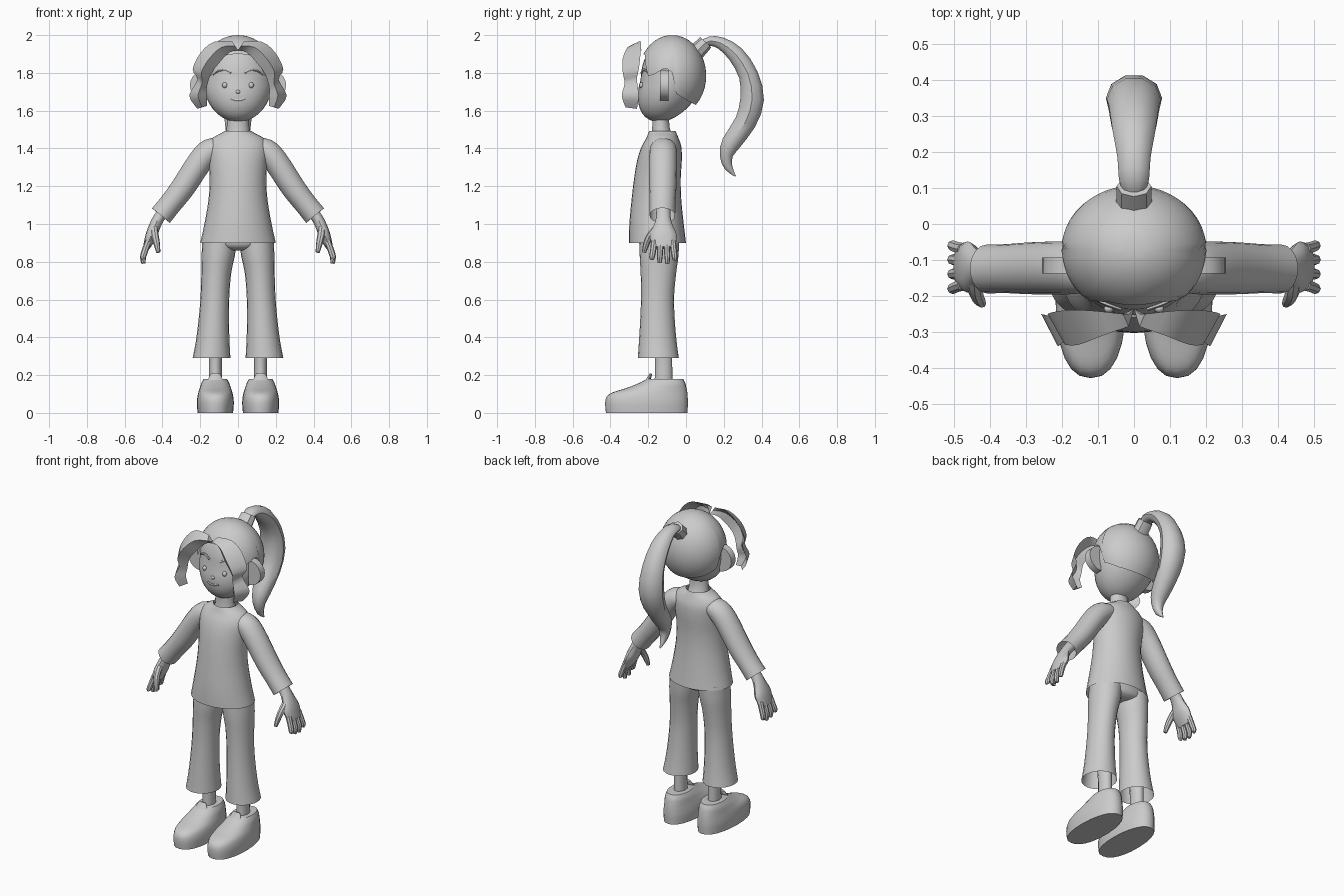
import bpy, bmesh, math
from mathutils import Vector

GREY = bpy.data.materials.new("plain grey")
GREY.diffuse_color = (0.6, 0.6, 0.6, 1)


def finish(name, bm, mirror=False, angle=40):
    """Turn a bmesh into a smooth shaded object."""
    bmesh.ops.recalc_face_normals(bm, faces=bm.faces)
    me = bpy.data.meshes.new(name)
    bm.to_mesh(me)
    bm.free()
    me.shade_smooth()
    me.set_sharp_from_angle(angle=math.radians(angle))
    me.materials.append(GREY)
    ob = bpy.data.objects.new(name, me)
    bpy.context.collection.objects.link(ob)
    if mirror:
        ob.modifiers.new("mirror", 'MIRROR').use_mirror_merge = False
    return ob


def spline(rows, n):
    """Catmull-Rom interpolation of tuples, n steps per span."""
    out = []
    for i in range(len(rows) - 1):
        a, b, c, d = (rows[max(0, min(len(rows) - 1, j))] for j in range(i - 1, i + 3))
        for k in range(n):
            t = k / n
            out.append(tuple(0.5 * (2*q + (r-p)*t + (2*p-5*q+4*r-s)*t*t + (3*q-p-3*r+s)*t**3)
                             for p, q, r, s in zip(a, b, c, d)))
    return out + [tuple(rows[-1])]


def skin(name, rings, caps=(True, True), mirror=False, angle=40):
    """Bridge closed rings of points."""
    bm = bmesh.new()
    vs = [[bm.verts.new(p) for p in r] for r in rings]
    m = len(vs[0])
    for a, b in zip(vs, vs[1:]):
        for i in range(m):
            j = (i + 1) % m
            bm.faces.new((a[i], a[j], b[j], b[i]))
    for use, r in zip(caps, (vs[0], vs[-1])):
        if use:
            bm.faces.new(r)
    return finish(name, bm, mirror, angle)


def stack(name, rows, sides=20, power=1.0, steps=3, taper=0, **kw):
    """Horizontal ovals: rows of (z, x centre, x radius, y min, y max)."""
    rings = []
    for z, cx, rx, y0, y1 in spline(rows, steps):
        ring = []
        for i in range(sides):
            a = math.tau * i / sides
            c, s = math.cos(a), math.sin(a)
            w = 1 - taper * max(0, s)
            ring.append((cx + rx * w * math.copysign(abs(c) ** power, c),
                         (y0 + y1) / 2 + (y1 - y0) / 2 * math.copysign(abs(s) ** power, s), z))
        rings.append(ring)
    return skin(name, rings, **kw)


def tube(name, rows, ref, sides=12, steps=3, **kw):
    """Tube along rows of (x, y, z, radius along ref, radius across)."""
    rows = spline(rows, steps)
    ref = Vector(ref)
    rings = []
    for i, (x, y, z, a, b) in enumerate(rows):
        t = Vector(rows[min(i + 1, len(rows) - 1)][:3]) - Vector(rows[max(i - 1, 0)][:3])
        u = t.cross(ref).normalized()
        v = u.cross(t).normalized()
        rings.append([Vector((x, y, z)) + v * a * math.cos(k * math.tau / sides)
                      + u * b * math.sin(k * math.tau / sides) for k in range(sides)])
    return skin(name, rings, **kw)


def ball(name, c, r, seg=32, rows=20, warp=None, mirror=False):
    bm = bmesh.new()
    bmesh.ops.create_uvsphere(bm, u_segments=seg, v_segments=rows, radius=1)
    for v in bm.verts:
        v.co = Vector([c[i] + r[i] * v.co[i] for i in range(3)])
        if warp:
            v.co.y += warp(v.co.z)
    return finish(name, bm, mirror)


# Head with the jaw pushed forward
HC, HR = (0, -0.07, 1.765), (0.185, 0.17, 0.225)


def jaw(z):
    return -0.33 * max(0, HC[2] - z)


def face_y(x, z):
    k = 1 - (x / HR[0]) ** 2 - ((z - HC[2]) / HR[2]) ** 2
    return HC[1] - HR[1] * math.sqrt(max(0, k)) + jaw(z)


ball("head", HC, HR, warp=jaw)

# Hair cap: rows run from the crown to a hairline that drops towards the nape
CC, CR = (0, -0.073, 1.785), (0.202, 0.18, 0.215)
HAIRLINE = [(-1, 1.90), (-0.9, 1.89), (-0.7, 1.78), (-0.45, 1.80), (-0.2, 1.83),
            (0.0, 1.80), (0.12, 1.69), (0.6, 1.65), (1, 1.63)]


def hairline(s):
    for (a, za), (b, zb) in zip(HAIRLINE, HAIRLINE[1:]):
        if s <= b:
            return za + (zb - za) * (s - a) / (b - a)
    return HAIRLINE[-1][1]


cap = []
for j in range(1, 15):
    ring = []
    for i in range(48):
        a = math.tau * i / 48
        low = math.acos((hairline(math.sin(a)) - CC[2]) / CR[2])
        p = low * j / 14
        ring.append((CR[0] * math.sin(p) * math.cos(a),
                     CC[1] + CR[1] * math.sin(p) * math.sin(a), CC[2] + CR[2] * math.cos(p)))
    cap.append(ring)
skin("hair_cap", cap, caps=(True, False))

# Wavy front locks: rows of outer x, outer z, inner x, inner z, outer y, front y
locks = [(0.03, 1.965, 0.0, 1.92, -0.25, -0.285), (0.125, 1.965, 0.05, 1.905, -0.24, -0.31),
         (0.195, 1.91, 0.11, 1.84, -0.24, -0.335), (0.24, 1.82, 0.145, 1.79, -0.25, -0.335),
         (0.215, 1.765, 0.165, 1.725, -0.26, -0.325), (0.258, 1.68, 0.165, 1.68, -0.25, -0.34),
         (0.215, 1.61, 0.165, 1.625, -0.26, -0.32)]
rings = []
for ox, oz, ix, iz, oy, fy in spline(locks, 3):
    mx, mz = (ox + ix) / 2, (oz + iz) / 2
    rings.append([(ox, oy, oz), (mx, fy, mz), (ix, fy + 0.05, iz), (mx, fy + 0.035, mz)])
skin("front_lock", rings, mirror=True, angle=35)

# Hair tie and ponytail
tube("hair_tie", [(0, 0.05, 1.905, 0.05, 0.045), (0, 0.105, 1.962, 0.048, 0.04)],
     (1, 0, 0), sides=8, steps=1)
tube("ponytail", [(0, 0.085, 1.95, 0.03, 0.02), (0, 0.125, 1.968, 0.042, 0.026),
                  (0, 0.185, 1.957, 0.046, 0.034), (0, 0.262, 1.90, 0.06, 0.047),
                  (0, 0.33, 1.79, 0.07, 0.054), (0, 0.35, 1.66, 0.078, 0.066),
                  (0, 0.315, 1.54, 0.07, 0.06), (0, 0.238, 1.427, 0.055, 0.053),
                  (0, 0.213, 1.36, 0.038, 0.036), (0, 0.225, 1.30, 0.022, 0.023),
                  (0, 0.262, 1.252, 0.003, 0.003)], (1, 0, 0), sides=10, steps=2)

# Ears: flat half discs
ear = [(0.17 + 0.085 * math.sin(a), 1.735 + 0.08 * math.cos(a))
       for a in [math.pi * k / 10 for k in range(11)]]
skin("ear", [[(x, y, z) for x, z in ear] for y in (-0.137, -0.093)], mirror=True)

# Face details
ball("eye", (0.07, face_y(0.07, 1.735), 1.735), (0.014, 0.012, 0.015), 12, 8, mirror=True)
tube("eyebrow", [(x, face_y(x, z) - 0.002, z, 0.006, r) for x, z, r in
                 [(0.038, 1.80, 0.008), (0.07, 1.816, 0.007), (0.105, 1.81, 0.006),
                  (0.132, 1.79, 0.003)]], (0, 1, 0), sides=6, mirror=True)
tube("mouth", [(x, face_y(x, z), z, 0.006, 0.007) for x, z in
               [(-0.038, 1.663), (-0.02, 1.656), (0.0, 1.654), (0.02, 1.656), (0.038, 1.663)]],
     (0, 1, 0), sides=6)
ball("nose", (0, face_y(0, 1.70), 1.70), (0.012, 0.008, 0.01), 10, 6)

# Neck
stack("neck", [(1.45, 0, 0.07, -0.19, -0.06), (1.51, 0, 0.06, -0.18, -0.085),
               (1.60, 0, 0.055, -0.18, -0.09)], sides=14)

# Shirt body and sleeves
stack("shirt", [(0.90, 0, 0.20, -0.303, 0.0), (1.0, 0, 0.178, -0.30, -0.012),
                (1.13, 0, 0.156, -0.288, -0.025), (1.24, 0, 0.15, -0.275, -0.028),
                (1.34, 0, 0.156, -0.258, -0.022), (1.41, 0, 0.16, -0.235, -0.025),
                (1.455, 0, 0.135, -0.21, -0.04), (1.48, 0, 0.09, -0.20, -0.05),
                (1.492, 0, 0.072, -0.195, -0.055)], sides=28, caps=(False, False))
tube("sleeve", [(0.09, -0.12, 1.405, 0.065, 0.05), (0.145, -0.12, 1.388, 0.072, 0.066),
                (0.20, -0.122, 1.332, 0.074, 0.067), (0.29, -0.123, 1.195, 0.072, 0.065),
                (0.355, -0.124, 1.11, 0.068, 0.061), (0.408, -0.125, 1.045, 0.068, 0.062)],
     (0, 1, 0), sides=18, caps=(True, False), mirror=True)

# Forearm and palm
tube("hand", [(0.35, -0.12, 1.12, 0.038, 0.034), (0.41, -0.12, 1.045, 0.038, 0.03),
              (0.436, -0.12, 1.0, 0.047, 0.03), (0.457, -0.12, 0.945, 0.07, 0.031),
              (0.475, -0.118, 0.90, 0.066, 0.024), (0.485, -0.118, 0.875, 0.06, 0.018)],
     (0, 1, 0), sides=12, mirror=True)

# Fingers and thumb
for k, (y, spread, tip) in enumerate([(-0.168, -0.012, 0.815), (-0.135, -0.004, 0.795),
                                      (-0.102, 0.003, 0.79), (-0.07, 0.010, 0.81)]):
    tube("finger_%d" % (k + 1),
         [(0.474, y, 0.91, 0.017, 0.018), (0.492, y + spread / 2, 0.86, 0.016, 0.017),
          (0.503, y + spread, 0.825, 0.015, 0.016), (0.500, y + spread, tip, 0.011, 0.011)],
         (0, 1, 0), sides=8, steps=2, mirror=True)
tube("thumb", [(0.445, -0.15, 0.985, 0.02, 0.018), (0.44, -0.19, 0.94, 0.02, 0.018),
               (0.43, -0.21, 0.895, 0.017, 0.017), (0.422, -0.222, 0.85, 0.011, 0.011)],
     (1, 0, 0), sides=8, steps=2, mirror=True)

# Trousers: hips and flared legs
stack("trouser_hips", [(0.86, 0, 0.06, -0.20, -0.075), (0.875, 0, 0.13, -0.235, -0.045),
                       (0.91, 0, 0.183, -0.25, -0.035), (1.0, 0, 0.16, -0.25, -0.035)],
      sides=24)
stack("trouser_leg", [(0.29, 0.14, 0.10, -0.255, -0.038), (0.38, 0.134, 0.089, -0.249, -0.05),
                      (0.50, 0.128, 0.08, -0.242, -0.06), (0.62, 0.122, 0.076, -0.238, -0.063),
                      (0.74, 0.115, 0.079, -0.24, -0.052), (0.83, 0.105, 0.088, -0.245, -0.04),
                      (0.92, 0.096, 0.092, -0.245, -0.036)],
      sides=20, caps=(False, True), mirror=True)

# Ankles, shoes and shoe tongues
stack("ankle", [(0.12, 0.12, 0.036, -0.17, -0.07), (0.27, 0.12, 0.034, -0.165, -0.072),
                (0.45, 0.122, 0.042, -0.18, -0.075)], sides=14, mirror=True)
stack("shoe", [(0.0, 0.12, 0.094, -0.424, 0.008), (0.05, 0.12, 0.098, -0.428, 0.01),
               (0.085, 0.12, 0.095, -0.42, 0.009), (0.108, 0.12, 0.09, -0.39, 0.007),
               (0.13, 0.12, 0.083, -0.32, 0.003), (0.155, 0.12, 0.075, -0.255, -0.003),
               (0.18, 0.12, 0.062, -0.205, -0.015)],
      sides=24, power=0.85, taper=0.1, mirror=True)
tube("shoe_tongue", [(0.12, -0.215, 0.155, 0.042, 0.012), (0.12, -0.195, 0.185, 0.036, 0.01),
                     (0.12, -0.185, 0.208, 0.022, 0.007)], (1, 0, 0), sides=8, mirror=True)
